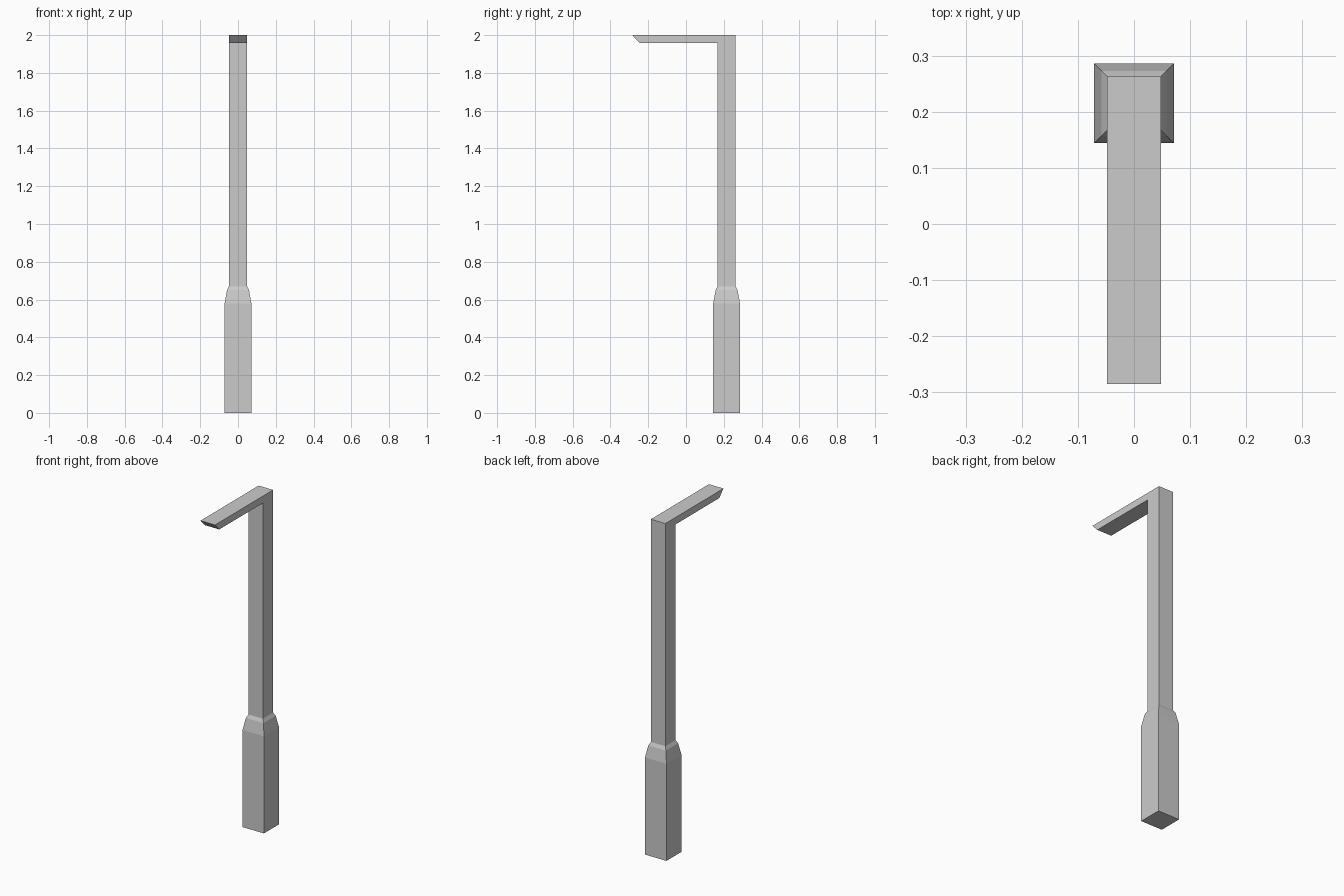
import bpy
import bmesh

if "Cube" in bpy.data.objects:
    bpy.data.objects.remove(bpy.data.objects["Cube"])

POST_Y = 0.215   # centre of the upright
HALF = 0.048     # half width of post and arm
JOINT_Z = 0.67   # where the post meets the base


def finish(name, bm):
    bmesh.ops.recalc_face_normals(bm, faces=bm.faces)
    mesh = bpy.data.meshes.new(name)
    bm.to_mesh(mesh)
    bm.free()
    obj = bpy.data.objects.new(name, mesh)
    bpy.context.collection.objects.link(obj)
    return obj


def bridge(bm, a, b, skip=()):
    for i in range(len(a)):
        if i not in skip:
            j = (i + 1) % len(a)
            bm.faces.new((a[i], a[j], b[j], b[i]))


# Base: square sections stacked upward, left open where the post joins
bm = bmesh.new()
rings = []
for half, z in [(0.071, 0), (0.071, 0.58), (0.058, 0.65), (HALF, JOINT_Z)]:
    rings.append([bm.verts.new((sx * half, POST_Y + sy * half, z))
                  for sx, sy in [(-1, -1), (1, -1), (1, 1), (-1, 1)]])
bm.faces.new(rings[0])
for lower, upper in zip(rings, rings[1:]):
    bridge(bm, lower, upper)
finish("base", bm)

# Post and arm: one side profile (y, z) carried across the width
profile = [(POST_Y - HALF, JOINT_Z), (POST_Y + HALF, JOINT_Z),
           (POST_Y + HALF, 2.0), (-0.285, 2.0),
           (-0.245, 1.958), (POST_Y - HALF, 1.958)]
bm = bmesh.new()
sides = [[bm.verts.new((x, y, z)) for y, z in profile] for x in (-HALF, HALF)]
for side in sides:
    bm.faces.new(side)
bridge(bm, *sides, skip=(0,))  # bottom stays open at the joint
finish("post_and_arm", bm)
